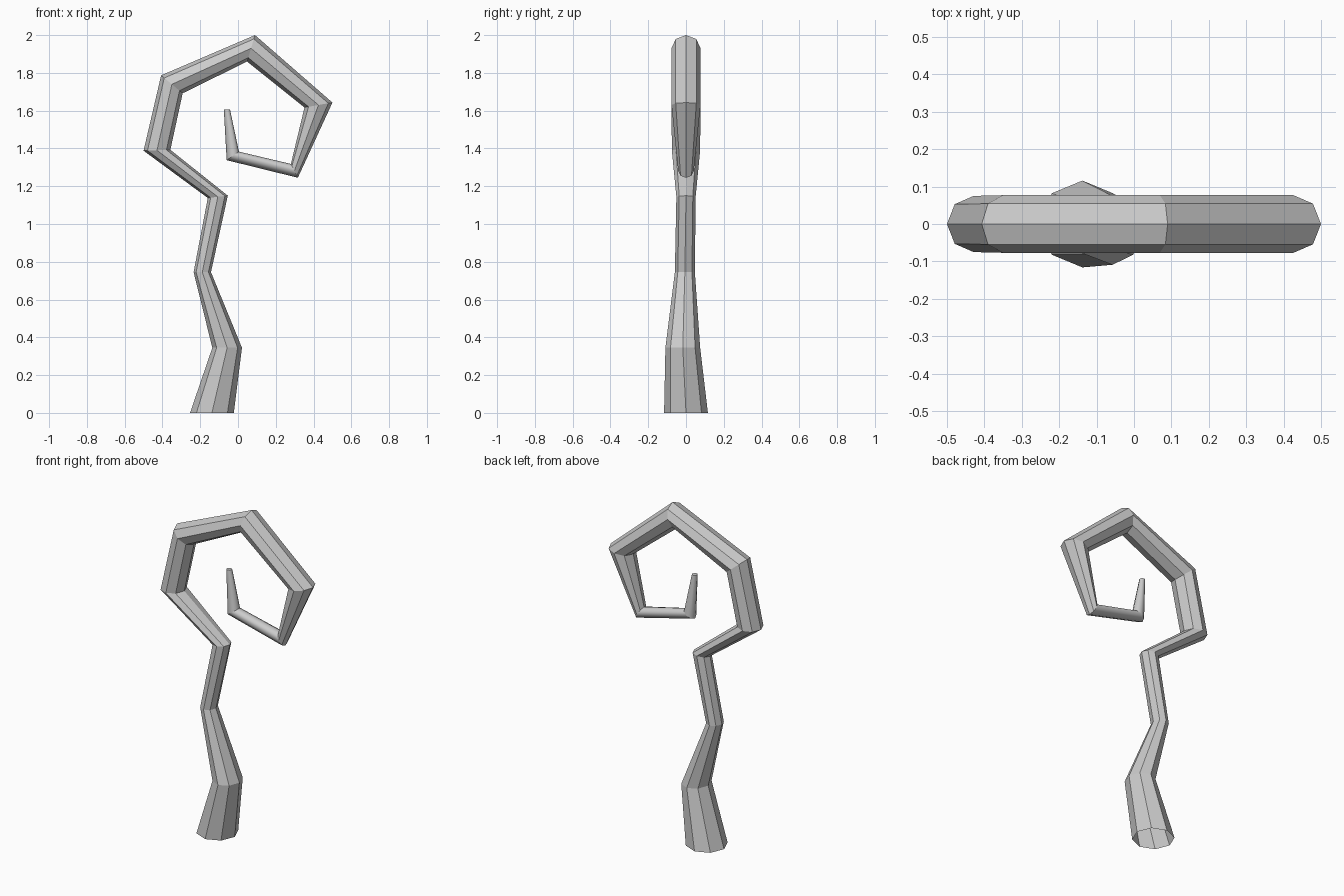
import bpy, bmesh, math

if "Cube" in bpy.data.objects:
    bpy.data.objects.remove(bpy.data.objects["Cube"])

SIDES = 8

# Each ring: outer point (x, z), inner point (x, z), half depth in y, y offset
rings = [
    ((-0.254, 0.00), (-0.022, 0.00), 0.116, 0.0),
    ((-0.136, 0.345), (0.021, 0.345), 0.092, -0.017),
    ((-0.235, 0.745), (-0.143, 0.745), 0.053, -0.006),
    ((-0.160, 1.138), (-0.054, 1.15), 0.051, 0.0),
    ((-0.500, 1.388), (-0.358, 1.393), 0.075, 0.0),
    ((-0.407, 1.787), (-0.293, 1.692), 0.077, 0.0),
    ((0.090, 2.00), (0.048, 1.86), 0.077, 0.0),
    ((0.500, 1.643), (0.352, 1.617), 0.077, 0.0),
    ((0.317, 1.245), (0.280, 1.318), 0.041, 0.0),
    ((-0.060, 1.338), (0.005, 1.383), 0.036, 0.0),
    ((-0.075, 1.605), (-0.042, 1.605), 0.016, 0.0),
]

bm = bmesh.new()

# Octagonal cross-sections along the crooked stem and spiral
loops = []
for (ox, oz), (ix, iz), ry, cy in rings:
    cx, cz = (ox + ix) / 2, (oz + iz) / 2
    loop = []
    for k in range(SIDES):
        a = 2 * math.pi * k / SIDES
        c = math.cos(a)
        loop.append(bm.verts.new((cx + (ox - cx) * c, cy + ry * math.sin(a), cz + (oz - cz) * c)))
    loops.append(loop)

# Skin between neighbouring sections; the thin curled end is smooth
for i, (lo, hi) in enumerate(zip(loops, loops[1:])):
    for k in range(SIDES):
        n = (k + 1) % SIDES
        face = bm.faces.new((lo[k], lo[n], hi[n], hi[k]))
        face.smooth = i >= len(rings) - 3

# Closed tip, open base
bm.faces.new(loops[-1])
bmesh.ops.recalc_face_normals(bm, faces=bm.faces)

# Keep the bends crisp
for loop in loops:
    for k in range(SIDES):
        edge = bm.edges.get((loop[k], loop[(k + 1) % SIDES]))
        edge.smooth = False

mesh = bpy.data.meshes.new("curled_stem")
bm.to_mesh(mesh)
bm.free()
bpy.context.collection.objects.link(bpy.data.objects.new("curled_stem", mesh))
